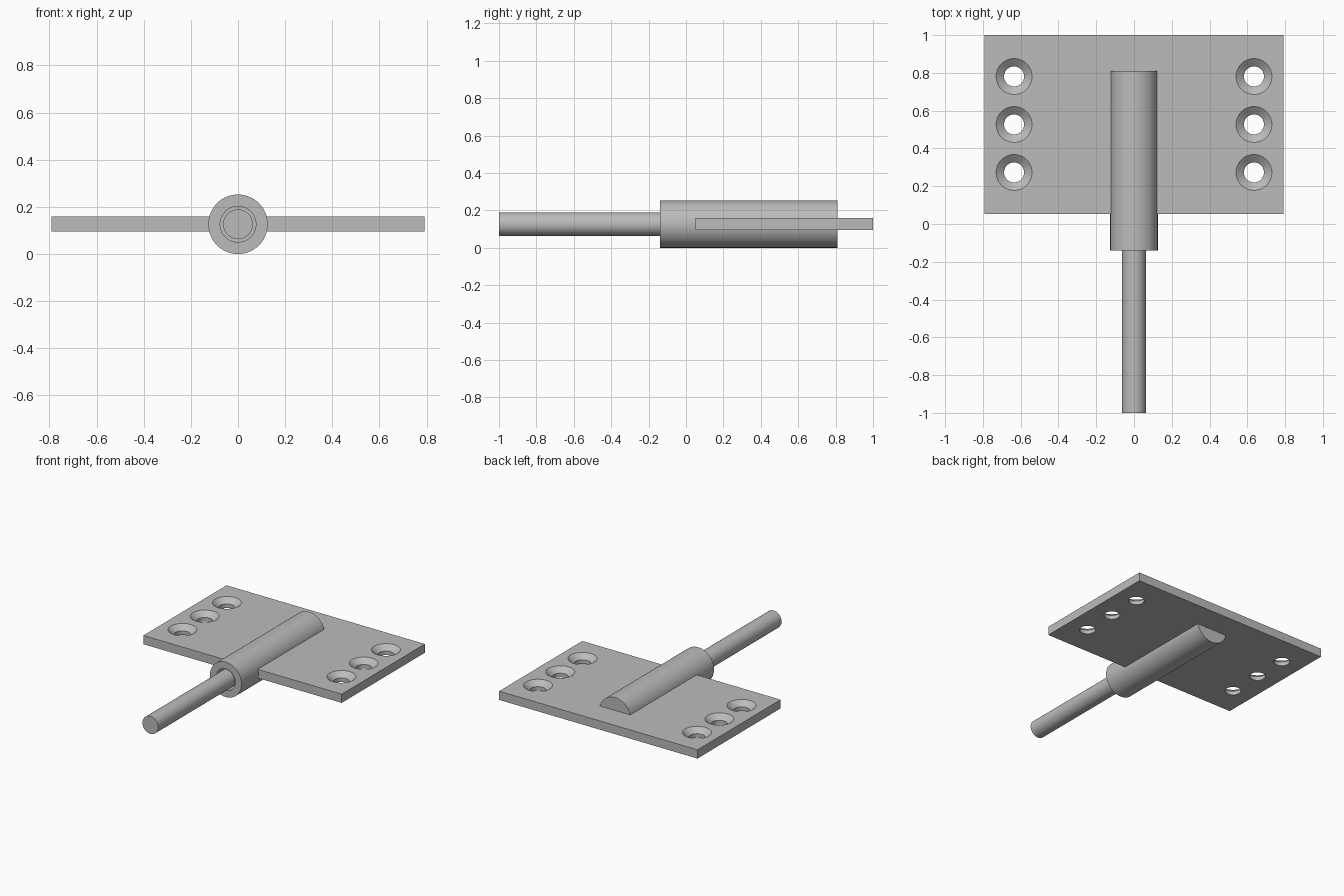
import bpy, bmesh, math
from mathutils import Matrix, Vector

cube = bpy.data.objects.get("Cube")
if cube:
    bpy.data.objects.remove(cube, do_unlink=True)

AXIS_Z = 0.126                      # height of the barrel and pin axis
PLATE_LOW, PLATE_HIGH = 0.096, 0.159
SEGMENTS = 64

steel = bpy.data.materials.new("grey steel")
steel.use_nodes = True
colour = (0.5, 0.5, 0.5, 1)
steel.diffuse_color = colour
steel.node_tree.nodes["Principled BSDF"].inputs["Base Color"].default_value = colour


def add_object(name, bm):
    bmesh.ops.recalc_face_normals(bm, faces=bm.faces)
    mesh = bpy.data.meshes.new(name)
    bm.to_mesh(mesh)
    bm.free()
    mesh.materials.append(steel)
    obj = bpy.data.objects.new(name, mesh)
    bpy.context.collection.objects.link(obj)
    return obj


def lathe(name, profile, matrix):
    """Revolve (radius, height) points about z, then place the result."""
    bm = bmesh.new()
    verts = [bm.verts.new((r, 0, h)) for r, h in profile]
    edges = [bm.edges.new(pair) for pair in zip(verts, verts[1:])]
    bmesh.ops.spin(bm, geom=verts + edges, cent=(0, 0, 0), axis=(0, 0, 1),
                   angle=math.tau, steps=SEGMENTS)
    bmesh.ops.remove_doubles(bm, verts=bm.verts, dist=1e-5)
    bm.transform(matrix)
    return add_object(name, bm)


def smooth(obj):
    bpy.ops.object.select_all(action="DESELECT")
    obj.select_set(True)
    bpy.context.view_layer.objects.active = obj
    bpy.ops.object.shade_smooth_by_angle(angle=math.radians(30))


# Lathe z runs along +y at axis height
along_y = Matrix.Translation((0, 0, AXIS_Z)) @ Matrix.Rotation(-math.pi / 2, 4, "X")

# Barrel with a blind bore in its front end
barrel = lathe("barrel", [(0, 0.04), (0.076, 0.04), (0.076, -0.14),
                          (0.126, -0.14), (0.126, 0.81), (0, 0.81)], along_y)

# Pin standing in the bore
pin = lathe("pin", [(0, -1), (0.063, -1), (0.063, 0.05), (0, 0.05)], along_y)

# Mounting plate
bm = bmesh.new()
bmesh.ops.create_cube(bm, size=1)
bm.transform(Matrix.Translation((0, 0.526, (PLATE_LOW + PLATE_HIGH) / 2))
             @ Matrix.Diagonal((1.584, 0.948, PLATE_HIGH - PLATE_LOW, 1)))
plate = add_object("mounting_plate", bm)

# Countersunk screw holes, three on each side
sink = [(0, PLATE_LOW - 0.05), (0.053, PLATE_LOW - 0.05), (0.053, 0.125),
        (0.095, PLATE_HIGH), (0.095, PLATE_HIGH + 0.05), (0, PLATE_HIGH + 0.05)]
cutters = []
for x in (-0.635, 0.635):
    for y in (0.273, 0.527, 0.781):
        cutter = lathe("screw_hole_cutter", sink, Matrix.Translation((x, y, 0)))
        cutter.hide_render = True
        cut = plate.modifiers.new("screw hole", "BOOLEAN")
        cut.operation = "DIFFERENCE"
        cut.solver = "EXACT"
        cut.object = cutter
        cutters.append(cutter)

# Bake the holes into the plate and drop the cutters
bpy.context.view_layer.update()
evaluated = plate.evaluated_get(bpy.context.evaluated_depsgraph_get())
drilled = bpy.data.meshes.new_from_object(evaluated)
plate.modifiers.clear()
plate.data = drilled
for cutter in cutters:
    bpy.data.objects.remove(cutter, do_unlink=True)

for part in (barrel, pin, plate):
    smooth(part)
